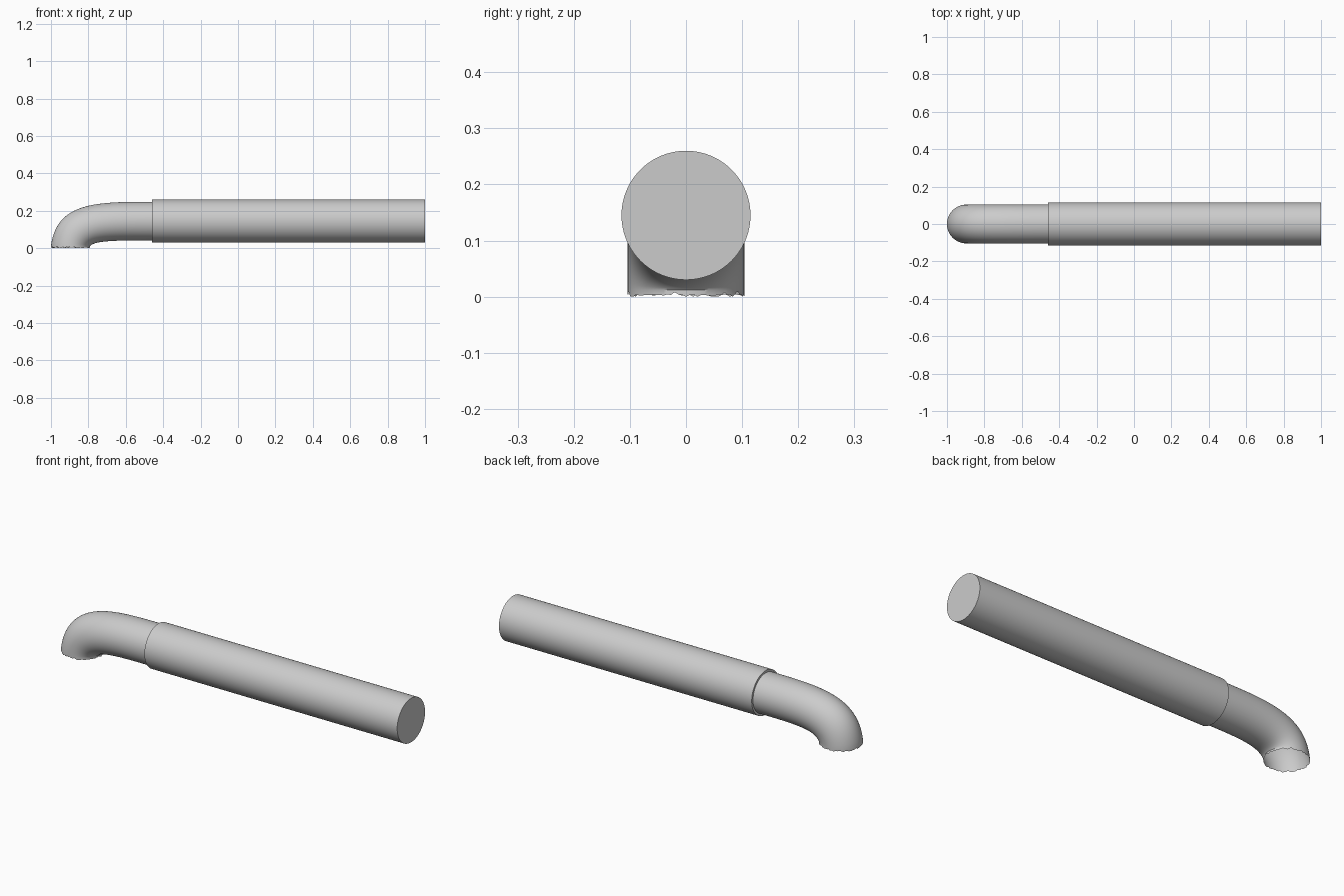
import bpy, bmesh, math, random
from mathutils import Vector
from mathutils.geometry import interpolate_bezier

random.seed(4)
SIDES = 96
START_X = -0.46

cube = bpy.data.objects.get("Cube")
if cube:
    bpy.data.objects.remove(cube)

grey = bpy.data.materials.new("plain_grey")
grey.use_nodes = True
grey.diffuse_color = (0.6, 0.6, 0.6, 1)
grey.node_tree.nodes["Principled BSDF"].inputs["Base Color"].default_value = (0.6, 0.6, 0.6, 1)


def ring(bm, top, bottom, half_width, ragged=False):
    """Ellipse whose upright axis runs from bottom to top."""
    mid, up = (top + bottom) / 2, (top - bottom) / 2
    verts = []
    for i in range(SIDES):
        a = math.tau * i / SIDES
        p = mid + up * math.cos(a) + Vector((0, half_width * math.sin(a), 0))
        if ragged:
            p.z = random.choice((0.0, 0.002, 0.003, 0.003, 0.004, 0.008))
        verts.append(bm.verts.new(p))
    return verts


def bridge(bm, a, b):
    for i in range(SIDES):
        j = (i + 1) % SIDES
        bm.faces.new((a[i], a[j], b[j], b[i]))


def finish(bm, name):
    bmesh.ops.recalc_face_normals(bm, faces=bm.faces)
    mesh = bpy.data.meshes.new(name)
    bm.to_mesh(mesh)
    bm.free()
    mesh.materials.append(grey)
    obj = bpy.data.objects.new(name, mesh)
    bpy.context.collection.objects.link(obj)
    bpy.ops.object.select_all(action="DESELECT")
    obj.select_set(True)
    bpy.context.view_layer.objects.active = obj
    bpy.ops.object.shade_smooth_by_angle(angle=math.radians(35))


def curve(*points):
    return interpolate_bezier(*[Vector((x, 0, z)) for x, z in points], 28)


# Straight main pipe, closed at both ends
bm = bmesh.new()
ends = [ring(bm, Vector((x, 0, 0.26)), Vector((x, 0, 0.03)), 0.115) for x in (START_X, 1)]
bridge(bm, *ends)
for end in ends:
    bm.faces.new(end)
finish(bm, "main_pipe")

# Narrower elbow, swept between its outer and inner bends, open at the mouth
outer = curve((START_X, 0.248), (-0.75, 0.248), (-0.97, 0.25), (-1, 0.012))
inner = curve((START_X, 0.042), (-0.64, 0.042), (-0.765, 0.042), (-0.79, 0.012))
bm = bmesh.new()
rings = [ring(bm, o, i, 0.104) for o, i in zip(outer, inner)]
# Ragged lip of the mouth
rings.append(ring(bm, Vector((-1, 0, 0)), Vector((-0.79, 0, 0)), 0.104, ragged=True))
for a, b in zip(rings, rings[1:]):
    bridge(bm, a, b)
finish(bm, "elbow_pipe")
